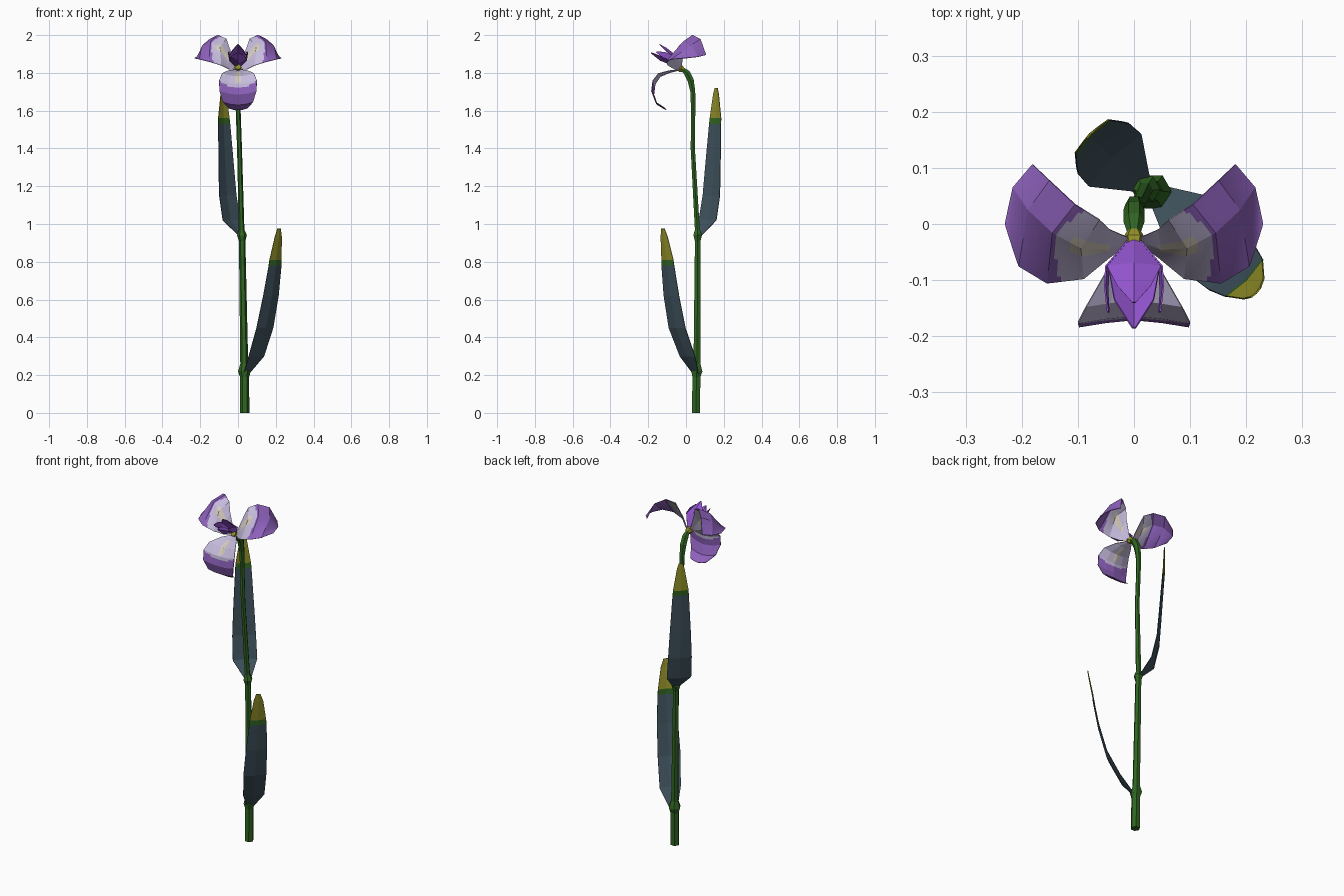
import bpy, math
from mathutils import Vector

if "Cube" in bpy.data.objects:
    bpy.data.objects.remove(bpy.data.objects["Cube"])


def mat(name, r, g, b):
    m = bpy.data.materials.new(name)
    m.diffuse_color = (r, g, b, 1)
    m.use_nodes = True
    m.node_tree.nodes["Principled BSDF"].inputs["Base Color"].default_value = m.diffuse_color
    return m


GREEN = mat("stem_green", 0.03, 0.13, 0.016)
TEAL = mat("leaf_blue_grey", 0.05, 0.085, 0.11)
OLIVE = mat("leaf_tip_olive", 0.29, 0.28, 0.022)
LILAC = mat("pale_lilac", 0.56, 0.50, 0.72)
PURPLE = mat("petal_purple", 0.27, 0.12, 0.50)
CREAM = mat("cream_spot", 0.66, 0.60, 0.50)
VIOLET = mat("crest_violet", 0.29, 0.09, 0.62)


def make(name, verts, faces, mats, ids=None, thick=0.0):
    me = bpy.data.meshes.new(name)
    me.from_pydata([tuple(v) for v in verts], [], faces)
    for m in mats:
        me.materials.append(m)
    if ids:
        for p, i in zip(me.polygons, ids):
            p.material_index = i
    ob = bpy.data.objects.new(name, me)
    bpy.context.collection.objects.link(ob)
    if thick:
        s = ob.modifiers.new("thin", 'SOLIDIFY')
        s.thickness, s.offset = thick, 0
    return ob


def sheet(name, rows, mats, rule, n=1):
    """Faceted sheet through rows of points; each panel is cut n x n for painting."""
    R, C = (len(rows) - 1) * n, (len(rows[0]) - 1) * n
    verts, faces, ids = [], [], []
    for i in range(R + 1):
        a = min(i // n, len(rows) - 2)
        s = i / n - a
        for j in range(C + 1):
            b = min(j // n, len(rows[0]) - 2)
            t = j / n - b
            p = [Vector(rows[a + k][b + l]) for k in (0, 1) for l in (0, 1)]
            verts.append(p[0].lerp(p[1], t).lerp(p[2].lerp(p[3], t), s))
    for i in range(R):
        for j in range(C):
            k = i * (C + 1) + j
            faces.append((k, k + 1, k + C + 2, k + C + 1))
            ids.append(rule((i + .5) / R, (j + .5) / C * 2 - 1))
    return make(name, verts, faces, mats, ids, 0.003)


def tube(name, path, material, sides=6):
    """Tube along (x, y, z, radius) points."""
    pts = [Vector(p[:3]) for p in path]
    verts, faces = [], []
    for i, p in enumerate(pts):
        d = (pts[min(i + 1, len(pts) - 1)] - pts[max(i - 1, 0)]).normalized()
        u = Vector((1, 0, 0))
        u = (u - d * u.dot(d)).normalized()
        v = d.cross(u)
        for k in range(sides):
            a = 2 * math.pi * k / sides
            verts.append(p + (u * math.cos(a) + v * math.sin(a)) * path[i][3])
    for i in range(len(pts) - 1):
        for k in range(sides):
            q = (k + 1) % sides
            faces.append((i * sides + k, i * sides + q, (i + 1) * sides + q, (i + 1) * sides + k))
    faces.append(tuple(range(sides))[::-1])
    faces.append(tuple(range(len(verts) - sides, len(verts))))
    return make(name, verts, faces, [material])


# Stem with two swollen joints, nodding forward at the top
tube("stem", [(.035, .053, 0, .025), (.035, .055, .19, .024), (.034, .057, .22, .034),
              (.033, .058, .26, .021), (.022, .062, .91, .017), (.021, .062, .94, .026),
              (.019, .06, .97, .015), (.008, .036, 1.4, .013), (.001, .038, 1.6, .013),
              (0, .036, 1.7, .015), (0, .025, 1.76, .019), (0, .005, 1.8, .019),
              (0, -.015, 1.818, .012)], GREEN)
# Yellowish cup behind the petals
tube("flower_cup", [(0, -.012, 1.815, .012), (0, -.028, 1.822, .022), (0, -.045, 1.832, .016)], OLIVE)


# Leaves: (x, y, z, half width), folded along the middle
def leaf(name, stations, side, green_row):
    w, out = Vector((.707, .707, 0)), Vector((.707, -.707, 0)) * side
    rows = []
    for x, y, z, h in stations:
        c = Vector((x, y, z))
        rows.append([c - w * h, c + out * h * .12, c + w * h])
    n = len(stations) - 1

    def rule(u, v):
        r = int(u * n)
        return 0 if r < green_row else 1 if r == green_row else 2
    sheet(name, rows, [TEAL, GREEN, OLIVE], rule)


leaf("lower_leaf", [(.04, .055, .2, .018), (.097, .008, .3, .057), (.142, -.047, .45, .062),
                    (.174, -.077, .62, .057), (.196, -.096, .78, .047), (.198, -.098, .81, .044),
                    (.213, -.115, .93, .026), (.217, -.122, .975, .012)], 1, 4)
leaf("upper_leaf", [(.018, .068, .935, .015), (-.034, .114, 1.02, .066), (-.054, .134, 1.15, .064),
                    (-.062, .142, 1.3, .057), (-.073, .154, 1.53, .044), (-.075, .156, 1.56, .042),
                    (-.077, .159, 1.69, .020), (-.077, .16, 1.72, .010)], -1, 4)


# Petals: lilac inside, purple outside, cream spot on the middle line
def petal_rule(split):
    def rule(u, v):
        if u > split - .06 * v * v:
            return 1
        return 2 if .18 < u < split - .1 and abs(v) < .2 else 0
    return rule


P = [LILAC, PURPLE, CREAM]
# Drooping front petal: (y, z, half width)
arc = [(-.035, 1.815, .014), (-.085, 1.805, .052), (-.14, 1.785, .085), (-.168, 1.745, .1),
       (-.175, 1.69, .098), (-.155, 1.635, .08), (-.107, 1.606, .05)]
sheet("front_petal", [[(-w, y - .08 * w, z + .14 * w), (-w * .5, y, z), (0, y + .05 * w, z - .05 * w),
                       (w * .5, y, z), (w, y - .08 * w, z + .14 * w)] for y, z, w in arc],
      P, petal_rule(.56), 6)

# Mirrored pair of spreading side petals: back edge, middle, front edge
side = [[(.008, -.025, 1.83), (.012, -.03, 1.825), (.012, -.035, 1.82)],
        [(.043, -.01, 1.925), (.05, -.045, 1.88), (.045, -.06, 1.818)],
        [(.062, .008, 1.98), (.095, -.042, 1.935), (.09, -.097, 1.84)],
        [(.105, .035, 2.0), (.145, -.015, 1.965), (.155, -.105, 1.86)],
        [(.15, .077, 1.978), (.188, .025, 1.945), (.205, -.075, 1.872)],
        [(.18, .106, 1.895), (.215, .065, 1.885), (.23, .0, 1.878)]]
for s, tag in ((1, "right"), (-1, "left")):
    sheet(tag + "_petal", [[(x * s, y, z) for x, y, z in row[::s]] for row in side],
          P, petal_rule(.58), 8)

# Pointed violet crest in the middle: upper hood, lower lip and two side flaps
base = [(-.01, -.03, 1.835), (0, -.03, 1.845), (.01, -.03, 1.835)]
violet = lambda u, v: 0
sheet("crest_hood", [base, [(-.048, -.075, 1.89), (0, -.07, 1.905), (.048, -.075, 1.89)],
                     [(-.03, -.11, 1.92), (0, -.105, 1.932), (.03, -.11, 1.92)],
                     [(-.003, -.14, 1.95), (0, -.14, 1.951), (.003, -.14, 1.95)]], [VIOLET], violet)
sheet("crest_lip", [base, [(-.045, -.08, 1.87), (0, -.08, 1.845), (.045, -.08, 1.87)],
                    [(-.035, -.135, 1.89), (0, -.135, 1.865), (.035, -.135, 1.89)],
                    [(-.003, -.185, 1.908), (0, -.185, 1.905), (.003, -.185, 1.908)]], [VIOLET], violet)
for s, tag in ((1, "right"), (-1, "left")):
    sheet(tag + "_crest_flap", [[(.01 * s, -.03, 1.83), (.012 * s, -.03, 1.84)],
                                [(.045 * s, -.08, 1.865), (.05 * s, -.075, 1.895)],
                                [(.047 * s, -.12, 1.88), (.052 * s, -.11, 1.91)],
                                [(.045 * s, -.158, 1.908), (.047 * s, -.156, 1.914)]], [VIOLET], violet)
